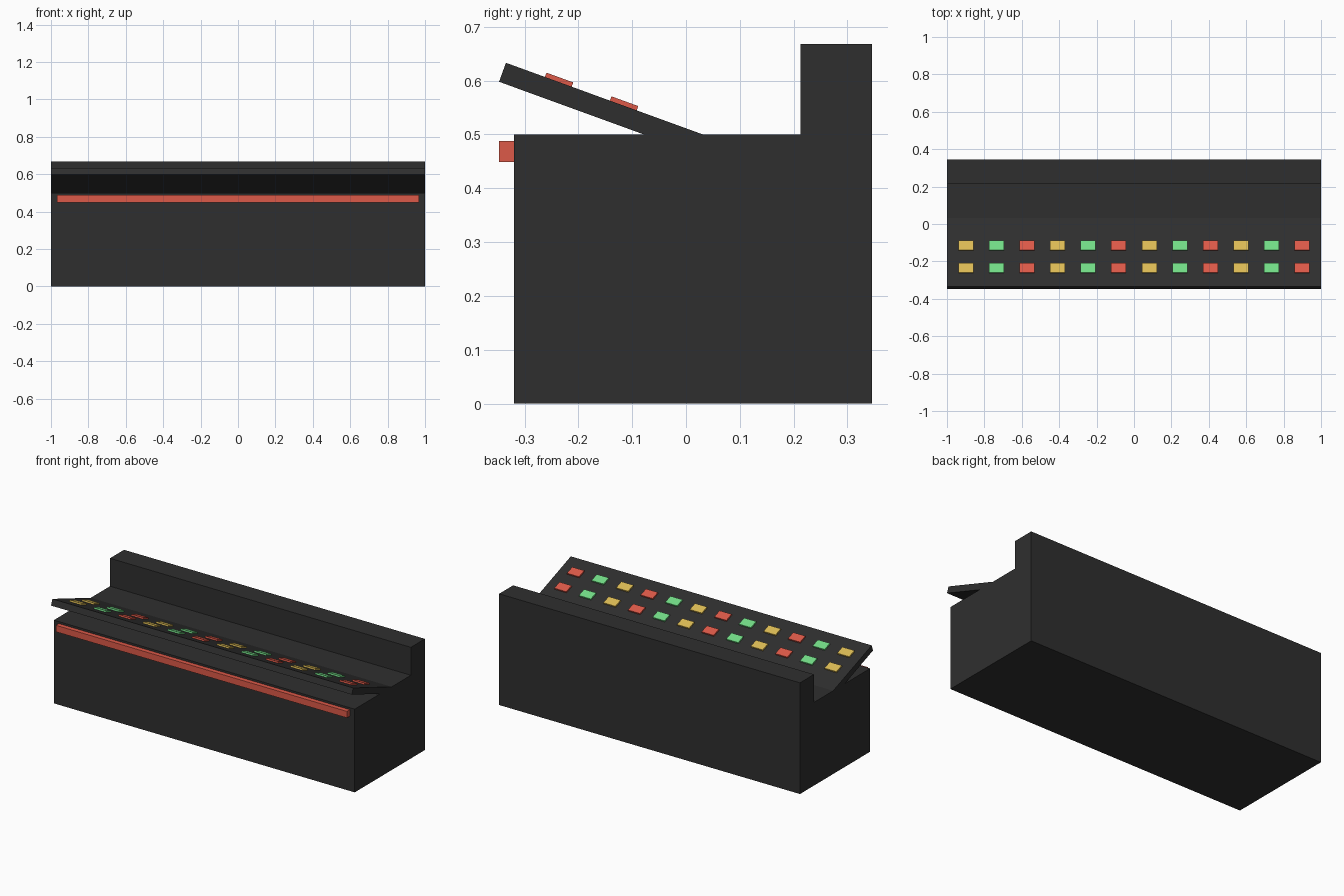
import bpy, bmesh, math
from mathutils import Matrix, Vector

if "Cube" in bpy.data.objects:
    bpy.data.objects.remove(bpy.data.objects["Cube"])


def material(name, rgb):
    m = bpy.data.materials.new(name)
    m.diffuse_color = (*rgb, 1)
    m.use_nodes = True
    m.node_tree.nodes["Principled BSDF"].inputs["Base Color"].default_value = m.diffuse_color
    return m


charcoal = material("charcoal", (0.028, 0.028, 0.028))
red = material("red", (0.72, 0.10, 0.065))
yellow = material("yellow", (0.72, 0.50, 0.09))
green = material("green", (0.17, 0.72, 0.24))


def finish(name, bm, mat):
    bmesh.ops.recalc_face_normals(bm, faces=bm.faces)
    me = bpy.data.meshes.new(name)
    bm.to_mesh(me)
    bm.free()
    me.materials.append(mat)
    ob = bpy.data.objects.new(name, me)
    bpy.context.collection.objects.link(ob)
    return ob


def prism(name, profile, mat):
    """Extrude a (y, z) profile across the full width."""
    bm = bmesh.new()
    face = bm.faces.new([bm.verts.new((-1, y, z)) for y, z in profile])
    ext = bmesh.ops.extrude_face_region(bm, geom=[face])
    verts = [v for v in ext["geom"] if isinstance(v, bmesh.types.BMVert)]
    bmesh.ops.translate(bm, verts=verts, vec=(2, 0, 0))
    return finish(name, bm, mat)


def box(name, centre, size, mat, frame=Matrix()):
    bm = bmesh.new()
    bmesh.ops.create_cube(bm, size=1, matrix=Matrix.Translation(centre) @ Matrix.Diagonal((*size, 1)))
    ob = finish(name, bm, mat)
    ob.matrix_world = frame
    return ob


# Console body with raised back ledge
prism("console_body", [(-0.32, 0), (0.346, 0), (0.346, 0.668), (0.213, 0.668),
                       (0.213, 0.5), (-0.32, 0.5)], charcoal)

# Red trim strip along the front
box("front_strip", (0, -0.333, 0.4685), (1.934, 0.028, 0.039), red)

# Tilted panel: local origin at its top front edge, local y runs down the slope
slope = Matrix.Translation((0, -0.3345, 0.633)) @ Matrix.Rotation(math.radians(-20), 4, 'X')
thick = 0.0375
box("control_panel", (0, 0.2, -thick / 2), (2, 0.4, thick), charcoal, slope)

# Two rows of coloured buttons on the panel
colours = [yellow, green, red]
for row, along in enumerate((0.1035, 0.232)):
    for i in range(12):
        x = -0.898 + i * 1.796 / 11
        box(f"button_{row + 1}_{i + 1}", (x, along, 0.002), (0.08, 0.053, 0.013),
            colours[i % 3], slope)
